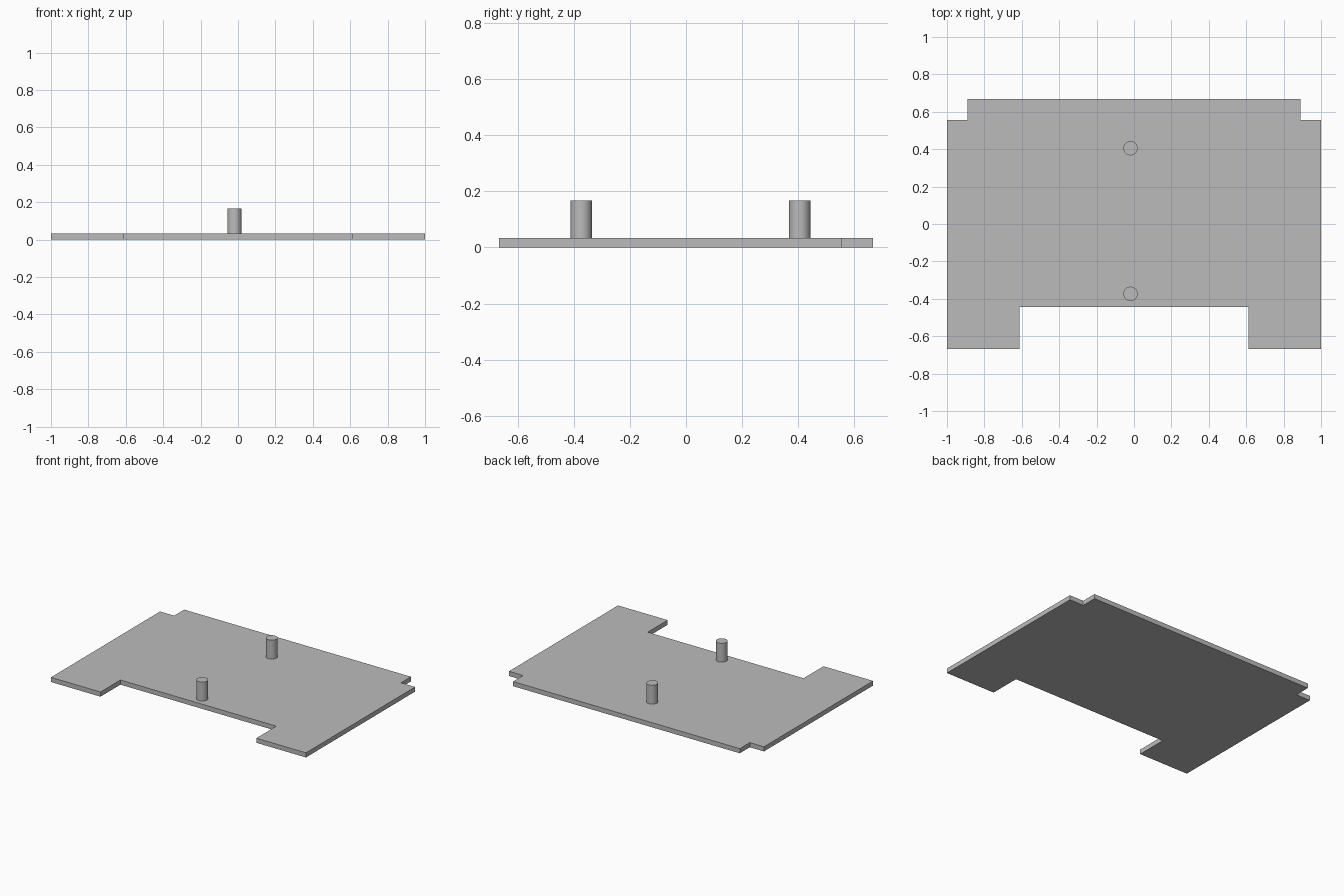
import bpy, bmesh

cube = bpy.data.objects.get("Cube")
if cube:
    bpy.data.objects.remove(cube, do_unlink=True)

THICK = 0.033
PEG_TOP = 0.167

grey = bpy.data.materials.new("plain grey")
grey.use_nodes = True
colour = (0.5, 0.5, 0.5, 1)
grey.diffuse_color = colour
grey.node_tree.nodes["Principled BSDF"].inputs["Base Color"].default_value = colour

# Base plate: right half outline mirrored across x, then raised to thickness
half = [(0.611, -0.444), (0.611, -0.667), (1, -0.667),
        (1, 0.555), (0.889, 0.555), (0.889, 0.667)]
outline = half + [(-x, y) for x, y in reversed(half)]

bm = bmesh.new()
face = bm.faces.new([bm.verts.new((x, y, 0)) for x, y in outline])
raised = bmesh.ops.extrude_face_region(bm, geom=[face])
top = [v for v in raised["geom"] if isinstance(v, bmesh.types.BMVert)]
bmesh.ops.translate(bm, verts=top, vec=(0, 0, THICK))
bmesh.ops.recalc_face_normals(bm, faces=bm.faces)
mesh = bpy.data.meshes.new("base_plate")
bm.to_mesh(mesh)
bm.free()
mesh.materials.append(grey)
bpy.context.collection.objects.link(bpy.data.objects.new("base_plate", mesh))

# Two upright pegs
for name, y in (("front_peg", -0.373), ("back_peg", 0.405)):
    bpy.ops.mesh.primitive_cylinder_add(
        vertices=48, radius=0.038, depth=PEG_TOP - THICK,
        location=(-0.019, y, (PEG_TOP + THICK) / 2))
    peg = bpy.context.object
    peg.name = name
    peg.data.materials.append(grey)
    bpy.ops.object.shade_smooth_by_angle()
